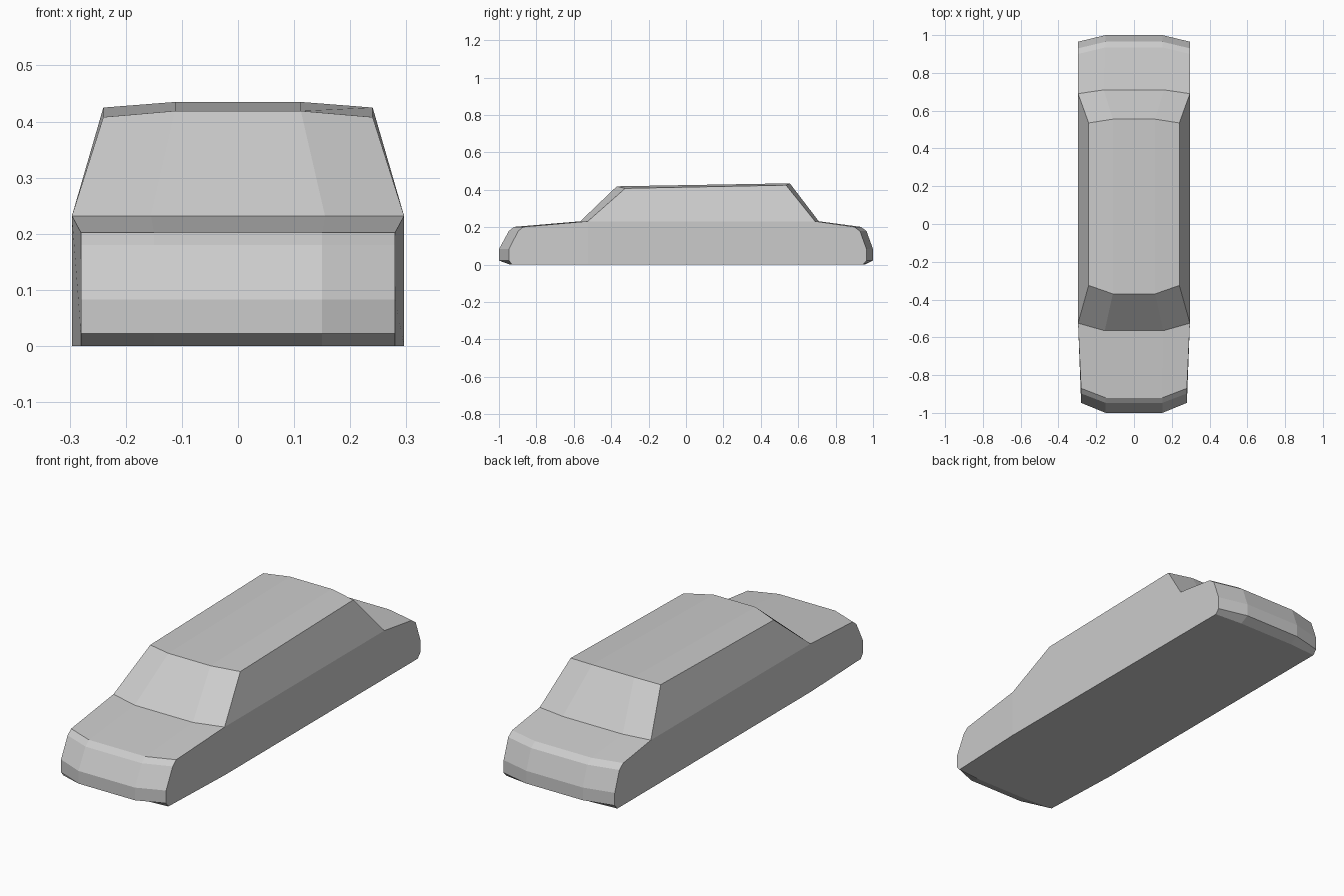
import bpy, bmesh

# Stations along the car, nose to tail:
# (height z, y at centre, centre half width, z at corner, y at corner, corner half width)
stations = [
    (0.0, -0.94, 0.15, 0.0, -0.93, 0.28),        # front sill
    (0.022, -1.0, 0.15, 0.022, -0.947, 0.28),
    (0.083, -1.0, 0.15, 0.083, -0.947, 0.28),
    (0.18, -0.947, 0.15, 0.18, -0.897, 0.28),
    (0.202, -0.92, 0.15, 0.202, -0.87, 0.28),    # bonnet edge
    (0.232, -0.565, 0.155, 0.232, -0.525, 0.296),  # windscreen base
    (0.419, -0.37, 0.112, 0.408, -0.325, 0.24),  # roof front
    (0.435, 0.555, 0.112, 0.425, 0.535, 0.24),   # roof rear
    (0.232, 0.71, 0.16, 0.232, 0.69, 0.296),     # rear window base
    (0.202, 0.935, 0.15, 0.202, 0.90, 0.296),    # boot edge
    (0.18, 0.965, 0.15, 0.18, 0.93, 0.296),
    (0.083, 1.0, 0.15, 0.083, 0.965, 0.296),
    (0.022, 1.0, 0.15, 0.022, 0.965, 0.296),
    (0.0, 0.955, 0.15, 0.0, 0.945, 0.296),       # rear sill
]

bm = bmesh.new()
rows = []
for zc, yc, xc, ze, ye, xe in stations:
    rows.append([bm.verts.new(p) for p in
                 ((-xe, ye, ze), (-xc, yc, zc), (xc, yc, zc), (xe, ye, ze))])

# Skin over nose, bonnet, glass, roof, boot and tail
for a, b in zip(rows, rows[1:]):
    for i in range(3):
        bm.faces.new((a[i], a[i + 1], b[i + 1], b[i]))

# Body sides: front wing, doors, upper cabin, rear wing
sills = []
for s, col in ((-1, 0), (1, 3)):
    edge = [r[col] for r in rows]
    front = bm.verts.new((s * 0.296, -0.525, 0))
    rear = bm.verts.new((s * 0.296, 0.69, 0))
    bm.faces.new(edge[:6] + [front])
    bm.faces.new((front, edge[5], edge[8], rear))
    bm.faces.new(edge[5:9])
    bm.faces.new(edge[8:] + [rear])
    sills.append((front, rear))

# Underside
(lf, lr), (rf, rr) = sills
bm.faces.new(rows[0] + [rf, rr] + rows[-1][::-1] + [lr, lf])

bmesh.ops.recalc_face_normals(bm, faces=bm.faces)
mesh = bpy.data.meshes.new("car_body")
bm.to_mesh(mesh)
bm.free()
bpy.context.collection.objects.link(bpy.data.objects.new("car_body", mesh))
